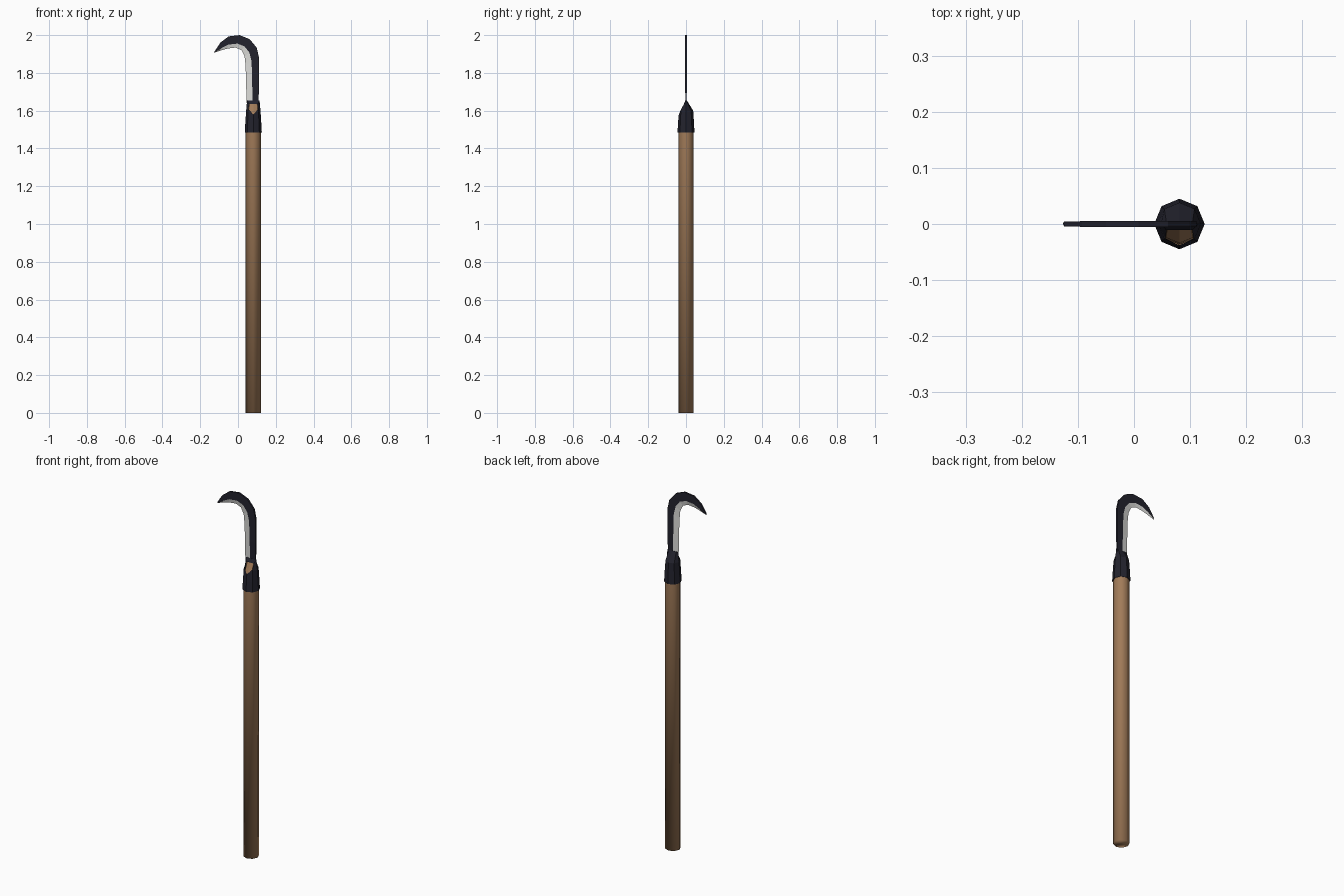
import bpy, bmesh, math
from mathutils import Vector

if "Cube" in bpy.data.objects:
    bpy.data.objects.remove(bpy.data.objects["Cube"])

CX = 0.081  # axis of the pole


def material(name, rgb):
    m = bpy.data.materials.new(name)
    m.diffuse_color = (*rgb, 1)
    m.use_nodes = True
    m.node_tree.nodes["Principled BSDF"].inputs["Base Color"].default_value = m.diffuse_color
    return m


wood = material("brown wood", (0.36, 0.20, 0.10))
iron = material("dark iron", (0.016, 0.016, 0.026))
steel = material("polished steel", (0.72, 0.72, 0.70))


def build(name, bm, mats, smooth=False):
    bmesh.ops.recalc_face_normals(bm, faces=bm.faces)
    me = bpy.data.meshes.new(name)
    for f in bm.faces:
        f.smooth = smooth
    bm.to_mesh(me)
    bm.free()
    for m in mats:
        me.materials.append(m)
    ob = bpy.data.objects.new(name, me)
    bpy.context.collection.objects.link(ob)
    return ob


def ring(bm, r, z, n=8):
    return [bm.verts.new((CX + r * math.cos(i * 2 * math.pi / n),
                          r * math.sin(i * 2 * math.pi / n), z)) for i in range(n)]


def bridge(bm, a, b):
    for i in range(len(a)):
        j = (i + 1) % len(a)
        bm.faces.new((a[i], a[j], b[j], b[i]))


# pole: smooth across the bottom cap, top hidden in the socket
bm = bmesh.new()
low, high = ring(bm, 0.04, 0), ring(bm, 0.04, 1.53)
bridge(bm, low, high)
bm.faces.new(low)
build("pole", bm, [wood], True)

# wedge-shaped wooden end seen through the socket opening
bm = bmesh.new()
a, b = ring(bm, 0.037, 1.52), ring(bm, 0.034, 1.58)
c = ring(bm, 0.029, 1.638)
for v in c:
    v.co.y *= 0.12
bridge(bm, a, b)
bridge(bm, b, c)
bm.faces.new(c)
build("pole_tip", bm, [wood])

# socket: octagonal collar pinched flat at the top, open at the front
bm = bmesh.new()
a, b, m = ring(bm, 0.045, 1.485), ring(bm, 0.042, 1.54), ring(bm, 0.038, 1.60)
m[6].co.z = 1.58
bridge(bm, a, b)
bridge(bm, b, m)
top = ring(bm, 0.033, 1.655)
for v in top:
    v.co.y *= 0.13
for i in range(4):  # closed back
    bm.faces.new((m[i], m[i + 1], top[i + 1], top[i]))
rim = {}
for s, side, diag in ((-1, 4, 5), (1, 0, 7)):  # front cheeks beside the opening
    p = bm.verts.new((CX + s * 0.025, -0.026, 1.607))
    q = bm.verts.new((CX + s * 0.023, -0.011, 1.635))
    rim[s] = q
    bm.faces.new((m[side], m[diag], p))
    bm.faces.new((m[diag], m[6], p))
    bm.faces.new((m[side], p, q, top[side]))
    bm.faces.new((top[side], q, top[diag]))
bm.faces.new((top[5], rim[-1], rim[1], top[7]))
bm.faces.new((top[5], top[7], top[6]))
bm.faces.new(top)
socket = build("socket", bm, [iron])
# thickness at the lower lip
bm = bmesh.new()
o, n = ring(bm, 0.045, 1.485), ring(bm, 0.039, 1.487)
bridge(bm, o, n)
build("socket_lip", bm, [iron])

# blade: each station gives spine, bevel line, cutting edge (x, z) and half thickness
stations = [
    ((0.109, 1.640), (0.077, 1.640), (0.045, 1.640), 0.003),
    ((0.111, 1.749), (0.075, 1.749), (0.043, 1.749), 0.005),
    ((0.111, 1.881), (0.072, 1.860), (0.040, 1.839), 0.005),
    ((0.099, 1.934), (0.060, 1.908), (0.035, 1.887), 0.005),
    ((0.061, 1.979), (0.035, 1.940), (0.018, 1.921), 0.005),
    ((0.008, 2.000), (-0.003, 1.955), (-0.013, 1.934), 0.005),
    ((-0.050, 1.993), (-0.050, 1.950), (-0.055, 1.929), 0.005),
    ((-0.093, 1.961), (-0.088, 1.932), (-0.093, 1.918), 0.005),
    ((-0.125, 1.913), (-0.124, 1.910), (-0.127, 1.907), 0.004),
]
bm = bmesh.new()
rows = []
for s, v, e, t in stations:
    rows.append([bm.verts.new(p) for p in (
        (s[0], -t, s[1]), (v[0], -t, v[1]), (e[0], 0, e[1]),
        (v[0], t, v[1]), (s[0], t, s[1]))])
for r0, r1 in zip(rows, rows[1:]):
    for i in range(5):
        j = (i + 1) % 5
        f = bm.faces.new((r0[i], r0[j], r1[j], r1[i]))
        f.material_index = 1 if i in (1, 2) else 0  # bevels are bare steel
bm.faces.new(rows[0])
bm.faces.new(rows[-1])
build("blade", bm, [iron, steel])
